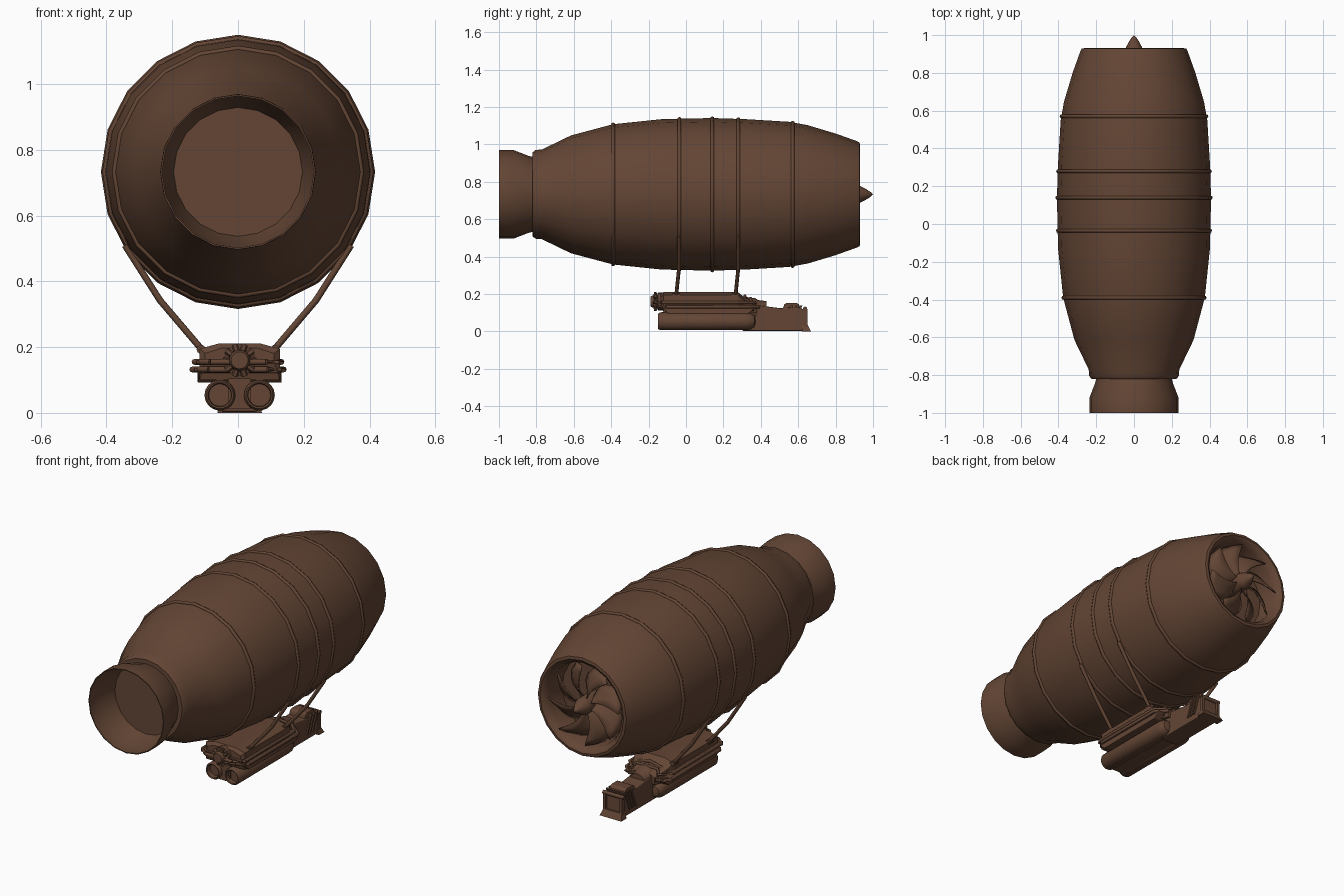
import bpy, bmesh, math
from mathutils import Vector

if "Cube" in bpy.data.objects:
    bpy.data.objects.remove(bpy.data.objects["Cube"])

brown = bpy.data.materials.new("brown")
brown.diffuse_color = (0.125, 0.06, 0.035, 1)
brown.use_nodes = True
brown.node_tree.nodes["Principled BSDF"].inputs["Base Color"].default_value = brown.diffuse_color
HZ = 0.733   # height of the hull axis


def finish(name, bm, smooth=35, bevel=0):
    bmesh.ops.recalc_face_normals(bm, faces=bm.faces)
    me = bpy.data.meshes.new(name)
    bm.to_mesh(me)
    bm.free()
    ob = bpy.data.objects.new(name, me)
    bpy.context.collection.objects.link(ob)
    me.materials.append(brown)
    if bevel:
        m = ob.modifiers.new("bevel", 'BEVEL')
        m.width, m.segments = bevel, 2
    if smooth:
        bpy.ops.object.select_all(action='DESELECT')
        ob.select_set(True)
        bpy.context.view_layer.objects.active = ob
        bpy.ops.object.shade_smooth_by_angle(angle=math.radians(smooth))
    return ob


def lathe(name, prof, cx=0, cz=HZ, n=20, loop=False, smooth=35):
    """Revolve (radius, y) points round an axis along y; radius 0 closes an end."""
    bm = bmesh.new()
    rings = []
    for r, y in prof:
        if r == 0:
            rings.append([bm.verts.new((cx, y, cz))] * n)
        else:
            rings.append([bm.verts.new((cx + r * math.cos(2 * math.pi * i / n), y,
                                        cz + r * math.sin(2 * math.pi * i / n))) for i in range(n)])
    pairs = list(zip(rings, rings[1:])) + ([(rings[-1], rings[0])] if loop else [])
    for a, b in pairs:
        for i in range(n):
            j = (i + 1) % n
            bm.faces.new(list(dict.fromkeys((a[i], a[j], b[j], b[i]))))
    return finish(name, bm, smooth)


def loft(name, sections, smooth=0, bevel=0):
    """Skin equal-length point rings and cap both ends."""
    bm = bmesh.new()
    rings = [[bm.verts.new(p) for p in s] for s in sections]
    n = len(rings[0])
    for a, b in zip(rings, rings[1:]):
        for i in range(n):
            bm.faces.new((a[i], a[(i + 1) % n], b[(i + 1) % n], b[i]))
    bm.faces.new(rings[0])
    bm.faces.new(rings[-1])
    return finish(name, bm, smooth, bevel)


def side_prism(name, yz, x0, x1, bevel=0):
    return loft(name, [[(x, y, z) for y, z in yz] for x in (x0, x1)], 0, bevel)


def box(name, x0, x1, y0, y1, z0, z1, bevel=0):
    return side_prism(name, [(y0, z0), (y1, z0), (y1, z1), (y0, z1)], x0, x1, bevel)


def rod(name, pts, r, n=8):
    """Round rod through points, jointed straight sections."""
    pts = [Vector(p) for p in pts]
    secs = []
    for i, p in enumerate(pts):
        d = (pts[min(i + 1, len(pts) - 1)] - pts[max(i - 1, 0)]).normalized()
        u = d.cross(Vector((0, 1, 0)) if abs(d.y) < 0.9 else Vector((1, 0, 0))).normalized()
        v = d.cross(u)
        secs.append([p + r * (u * math.cos(2 * math.pi * k / n) + v * math.sin(2 * math.pi * k / n))
                     for k in range(n)])
    return loft(name, secs, 50)


# hull with recessed tail opening
hull = [(0.225, -0.82), (0.237, -0.805), (0.24, -0.77), (0.315, -0.615), (0.375, -0.39), (0.402, -0.13),
        (0.408, 0.14), (0.402, 0.32), (0.388, 0.55), (0.37, 0.65), (0.325, 0.80), (0.284, 0.915)]
lathe("hull", [(0, -0.82)] + hull + [(0.277, 0.928), (0.262, 0.931), (0.245, 0.92), (0.232, 0.89),
                                    (0.228, 0.78), (0, 0.78)])

# open flared intake at the nose
lathe("intake", [(0.2, -0.815), (0.205, -0.84), (0.236, -0.92), (0.236, -1.0),
                 (0.231, -1.0), (0.231, -0.92), (0.2, -0.84), (0.195, -0.815)], loop=True)


def hull_r(y):
    for (r0, y0), (r1, y1) in zip(hull, hull[1:]):
        if y0 <= y <= y1:
            return r0 + (r1 - r0) * (y - y0) / (y1 - y0)


# hoops round the hull
for y in (-0.39, -0.035, 0.14, 0.28, 0.57):
    r = hull_r(y)
    lathe("hull_hoop", [(r + 0.009 * math.cos(a * math.pi / 3), y + 0.011 * math.sin(a * math.pi / 3))
                        for a in range(6)], loop=True, smooth=70)

# tail fan blades
NB = 8
for b in range(NB):
    bm = bmesh.new()
    grid = []
    for i in range(7):
        t = i / 6
        r = 0.03 + 0.192 * t
        width = 0.62 * (0.75 + 0.45 * math.sin(math.pi * t)) * (0.8 if i == 6 else 1)
        row = []
        for k in range(4):
            s = k / 3 - 0.5
            a = 2 * math.pi * b / NB + 0.55 * t * t + width * s
            row.append(bm.verts.new((r * math.cos(a), 0.885 + s * (0.05 + 0.02 * t), HZ + r * math.sin(a))))
        grid.append(row)
    for p, q in zip(grid, grid[1:]):
        for k in range(3):
            bm.faces.new((p[k], p[k + 1], q[k + 1], q[k]))
    ob = finish("fan_blade", bm, 60)
    ob.modifiers.new("thickness", 'SOLIDIFY').thickness = 0.006

# spinner
lathe("fan_spinner", [(0, 0.80), (0.045, 0.80), (0.048, 0.92), (0.043, 0.935), (0.027, 0.965),
                      (0.012, 0.988), (0, 1.0)], n=16, smooth=40)

# suspension straps, tangent to two of the hoops
for s in (-1, 1):
    for y0, y1 in ((-0.037, -0.052), (0.28, 0.265)):
        rod("strap", [(s * 0.344, y0, 0.51), (s * 0.237, y0, 0.342), (s * 0.112, y1, 0.195)], 0.010)
        lathe("strap_anchor", [(0, y1 - 0.02), (0.014, y1 - 0.02), (0.014, y1 + 0.02), (0, y1 + 0.02)],
              s * 0.112, 0.193, 10)

# gondola cabin
CX = 0.005


def cabin_ring(y, w, zb, zt):
    half = [(w, zb), (w, zt - 0.016), (w * 0.52, zt)]
    return [(CX + x, y, z) for x, z in half] + [(CX - x, y, z) for x, z in reversed(half)]


loft("cabin", [cabin_ring(-0.135, 0.105, 0.155, 0.197), cabin_ring(-0.12, 0.122, 0.10, 0.211),
               cabin_ring(0.275, 0.122, 0.10, 0.211), cabin_ring(0.31, 0.105, 0.10, 0.185),
               cabin_ring(0.38, 0.075, 0.10, 0.155)])
side_prism("cabin_floor", [(-0.09, 0.092), (0.33, 0.092), (0.37, 0.125), (-0.13, 0.125)],
           CX - 0.128, CX + 0.128, 0.004)

# stacked rub rails along both sides and across the nose
for z, w, y0, y1 in ((0.132, 0.147, -0.125, 0.335), (0.155, 0.140, -0.15, 0.315)):
    for s in (-1, 1):
        rod("side_rail", [(s * w * 0.6, y0 - 0.02, z), (s * (w - 0.008), y0 + 0.02, z),
                          (s * (w - 0.008), y1, z), (s * w * 0.55, y1 + 0.055, z)], 0.009)
    rod("nose_rail", [(-w * 0.6, y0 - 0.02, z), (w * 0.6, y0 - 0.02, z)], 0.009)
    box("rail_shelf", -w + 0.014, w - 0.014, y0, y1, z - 0.005, z + 0.005)

# radial engine on the nose
EZ = 0.160
lathe("engine_core", [(0, -0.19), (0.026, -0.19), (0.032, -0.18), (0.032, -0.155), (0.048, -0.15),
                      (0.048, -0.11), (0, -0.11)], CX, EZ, 16)
for k in range(10):
    a = 2 * math.pi * k / 10
    c, s = math.cos(a), math.sin(a)
    rod("engine_cylinder", [(CX + 0.022 * c, -0.168, EZ + 0.022 * s),
                            (CX + 0.05 * c, -0.162, EZ + 0.05 * s)], 0.0095, 6)

# twin tanks under the cabin, hollow at the front, domed at the back
for s in (-1, 1):
    lathe("tank", [(0, -0.12), (0.034, -0.12), (0.036, -0.148), (0.041, -0.15), (0.047, -0.14), (0.047, 0.32),
                   (0.043, 0.345), (0.03, 0.365), (0, 0.373)], CX + s * 0.06, 0.054, 18)
box("tank_cradle", CX - 0.035, CX + 0.035, -0.13, 0.34, 0.012, 0.105)

# tail boom behind the cabin
side_prism("tail_boom", [(0.30, 0.003), (0.64, 0.003), (0.635, 0.115), (0.60, 0.13), (0.50, 0.125),
                         (0.38, 0.14), (0.30, 0.14)], CX - 0.055, CX + 0.055, 0.006)
lathe("rear_fairing", [(0, 0.27), (0.072, 0.27), (0.075, 0.30), (0.066, 0.37), (0.056, 0.385), (0.05, 0.43),
                       (0, 0.43)], CX, 0.112, 16)
for i, y in enumerate((0.315, 0.345)):
    rod("fairing_rib", [(CX - 0.1 + i * 0.012, y + 0.01, 0.11), (CX - 0.07, y, 0.175), (CX, y, 0.19 - i * 0.012),
                        (CX + 0.07, y, 0.175), (CX + 0.1 - i * 0.012, y + 0.01, 0.11)], 0.008)
side_prism("tail_hump", [(0.515, 0.11), (0.61, 0.11), (0.605, 0.145), (0.59, 0.153), (0.54, 0.153), (0.525, 0.145)],
           CX - 0.05, CX + 0.05, 0.004)

# slanted ribs on the boom sides
for y in (0.52, 0.545, 0.57):
    side_prism("slanted_rib", [(y, 0.035), (y + 0.012, 0.035), (y + 0.052, 0.138), (y + 0.04, 0.138)],
               CX - 0.062, CX + 0.062)

# framed stern with flared sill
for s in (-1, 1):
    box("stern_post", CX + s * 0.052 - 0.008, CX + s * 0.052 + 0.008, 0.63, 0.65, 0.02, 0.12)
rod("stern_bar", [(CX - 0.066, 0.637, 0.122), (CX + 0.066, 0.637, 0.122)], 0.011)
loft("stern_sill", [[(CX - 0.056, 0.62, 0.035), (CX + 0.056, 0.62, 0.035), (CX + 0.056, 0.65, 0.035),
                     (CX - 0.056, 0.65, 0.035)],
                    [(CX - 0.068, 0.62, 0.0), (CX + 0.068, 0.62, 0.0), (CX + 0.068, 0.668, 0.0),
                     (CX - 0.068, 0.668, 0.0)]])
